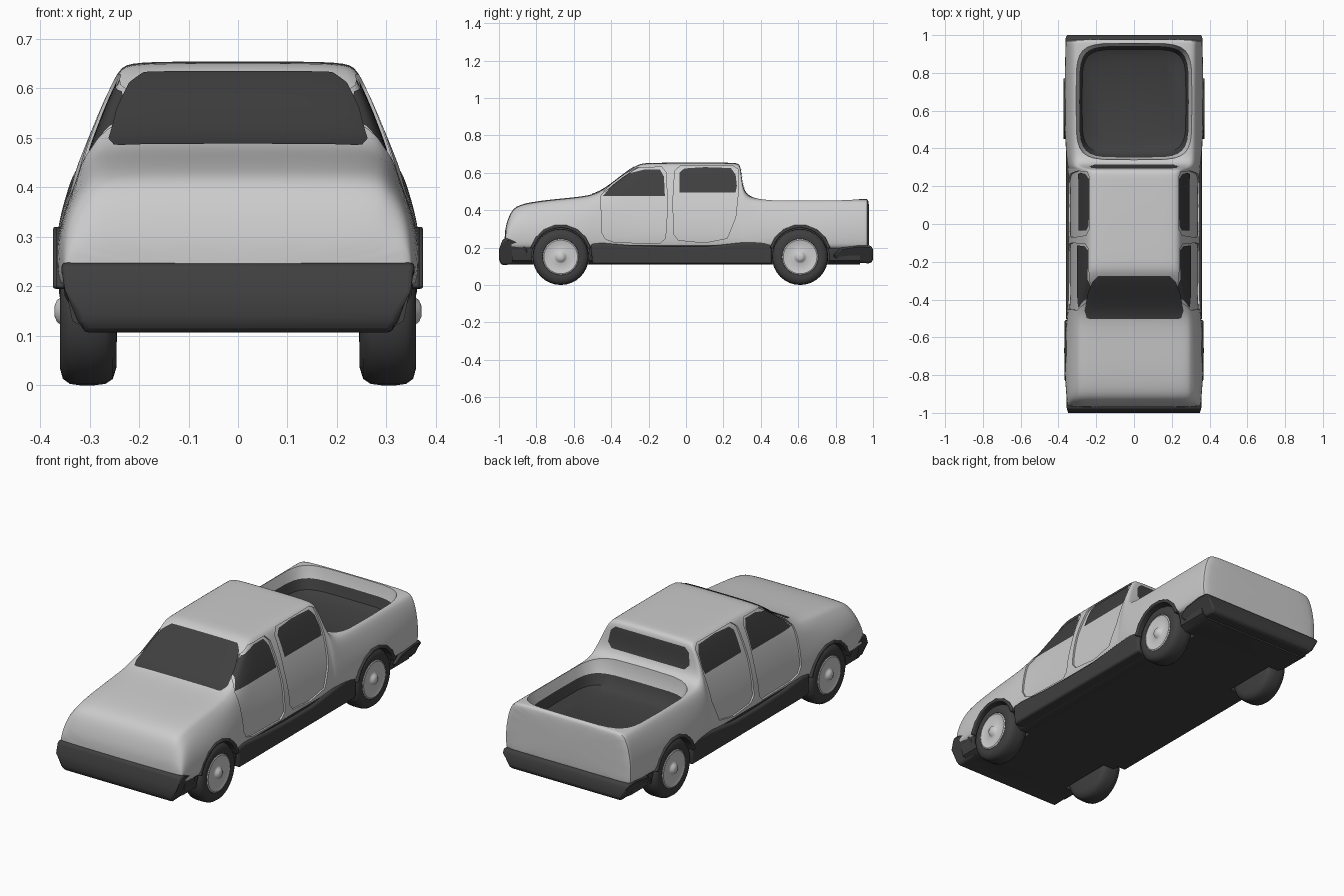
import bpy, bmesh, math

if "Cube" in bpy.data.objects:
    bpy.data.objects.remove(bpy.data.objects["Cube"])

def material(name, v):
    m = bpy.data.materials.new(name)
    m.diffuse_color = (v, v, v, 1)
    m.use_nodes = True
    m.node_tree.nodes["Principled BSDF"].inputs["Base Color"].default_value = m.diffuse_color
    return m

PAINT, DARK = material("paint", 0.6), material("dark_trim", 0.05)

def finish(name, bm, mats, angle=35):
    bmesh.ops.recalc_face_normals(bm, faces=bm.faces)
    me = bpy.data.meshes.new(name)
    bm.to_mesh(me)
    bm.free()
    for m in mats:
        me.materials.append(m)
    me.shade_smooth()
    me.set_sharp_from_angle(angle=math.radians(angle))
    ob = bpy.data.objects.new(name, me)
    bpy.context.collection.objects.link(ob)
    return ob

def loft(name, rings, mats, angle=35):
    bm = bmesh.new()
    vr = [[bm.verts.new(p) for p in r] for r in rings]
    n = len(vr[0])
    for a, b in zip(vr, vr[1:]):
        for i in range(n):
            bm.faces.new((a[i], a[(i + 1) % n], b[(i + 1) % n], b[i]))
    bm.faces.new(vr[0])
    bm.faces.new(vr[-1])
    return finish(name, bm, mats, angle)

def prism(name, pts, axis, lo, hi, mat=DARK, bevel=0, mirror=False):
    place = {"x": lambda u, v, t: (t, u, v), "y": lambda u, v, t: (u, t, v),
             "z": lambda u, v, t: (u, v, t)}[axis]
    ob = loft(name, [[place(u, v, t) for u, v in pts] for t in (lo, hi)], [mat])
    if bevel:
        b = ob.modifiers.new("bevel", "BEVEL")
        b.width, b.segments = bevel, 3
    if mirror:
        ob.modifiers.new("mirror", "MIRROR")
    return ob

def sym(half):
    return half + [(-x, z) for x, z in reversed(half)]

def bake(ob):
    dg = bpy.context.evaluated_depsgraph_get()
    me = bpy.data.meshes.new_from_object(ob.evaluated_get(dg))
    ob.modifiers.clear()
    ob.data = me
    return ob

def boolean(ob, cutter, op="DIFFERENCE"):
    m = ob.modifiers.new("cut", "BOOLEAN")
    m.operation, m.object, m.solver = op, cutter, "EXACT"
    m.material_mode = "TRANSFER"
    bake(ob)
    bpy.data.objects.remove(cutter)

# body shell: y, top z, top half width, belt z, belt half width, side half width
stations = [
    (-.970, .28, .300, .255, .335, .345), (-.960, .33, .302, .29, .338, .352),
    (-.935, .40, .302, .35, .335, .356), (-.885, .437, .302, .38, .335, .362),
    (-.70, .460, .303, .395, .335, .370), (-.53, .474, .303, .42, .330, .360),
    (-.45, .500, .293, .45, .322, .350), (-.34, .588, .268, .48, .313, .348),
    (-.255, .650, .248, .48, .311, .348), (-.20, .653, .246, .48, .311, .348),
    (0, .655, .246, .48, .311, .348), (.24, .654, .246, .48, .312, .348),
    (.285, .652, .247, .48, .314, .350), (.294, .62, .258, .478, .316, .350),
    (.304, .515, .302, .45, .328, .352), (.335, .475, .316, .425, .334, .356),
    (.39, .461, .321, .41, .338, .362),
    (.61, .461, .324, .40, .343, .372), (.92, .461, .326, .40, .345, .364),
    (.968, .461, .326, .40, .345, .362), (.980, .455, .323, .395, .343, .360)]
rings = []
for y, zt, wt, zb, wb, ws in stations:
    zs = min(.31, .2 + (zt - .2) * .45)
    half = [(.2, .19), (ws - .02, .19), (ws, .205), (ws, zs), (wb, zb),
            (wt, zt - .02), (wt - .02, zt - .002), (wt * .5, zt)]
    rings.append([(x, y, z) for x, z in sym(half)])
body = loft("body_shell", rings, [PAINT], 60)
body.modifiers.new("smooth", "SUBSURF").levels = 2
bake(body)

# panels that follow the body surface: windows and doors
def panel(name, pts, axis, lo, hi, offset, mat, mirror=False):
    ob = bpy.data.objects.new(name, body.data.copy())
    bpy.context.collection.objects.link(ob)
    ob.data.materials.clear()
    ob.data.materials.append(mat)
    d = ob.modifiers.new("offset", "DISPLACE")
    d.strength, d.mid_level = offset, 0
    bake(ob)
    boolean(ob, prism("panel_cutter", pts, axis, lo, hi, mat), "INTERSECT")
    bm = bmesh.new()
    bm.from_mesh(ob.data)
    k = "xyz".index(axis)
    bmesh.ops.delete(bm, geom=[f for f in bm.faces if f.normal[k] < .12], context="FACES")
    bm.to_mesh(ob.data)
    bm.free()
    if mirror:
        ob.modifiers.new("mirror", "MIRROR")

panel("windscreen", sym([(.235, -.503), (.25, -.497), (.262, -.46), (.245, -.37), (.22, -.305),
      (.19, -.275)]), "z", .40, .9, .003, DARK)
panel("rear_window", sym([(.21, .515), (.235, .54), (.225, .60), (.20, .622)]),
      "y", .15, .45, .003, DARK)
DOORS = {"front_door": [(-.455, .475), (-.45, .28), (-.43, .245), (-.38, .228), (-.14, .222),
                        (-.11, .25), (-.10, .40), (-.105, .60), (-.13, .63), (-.26, .628),
                        (-.36, .578), (-.43, .51)],
         "rear_door": [(-.07, .45), (-.065, .27), (-.04, .24), (.1, .226), (.22, .25), (.265, .36),
                       (.28, .50), (.278, .62), (.25, .637), (-.03, .637), (-.06, .61)]}
for name, pts in DOORS.items():
    panel(name, pts, "x", .1, .6, -.009, PAINT, True)
panel("front_side_window", [(-.445, .475), (-.38, .55), (-.31, .595), (-.22, .618), (-.14, .618),
      (-.118, .58), (-.113, .475)], "x", .1, .6, -.006, DARK, True)
panel("rear_side_window", [(-.035, .495), (-.035, .60), (-.01, .623), (.1, .63), (.24, .625),
      (.265, .59), (.272, .53), (.265, .495)], "x", .1, .6, -.006, DARK, True)

# door openings, so the doors sit slightly recessed
for pts in DOORS.values():
    for s in (1, -1):
        boolean(body, prism("door_cutter", pts, "x", s * .2, s * .6, PAINT))

# load bed hollow: painted upper walls, shallow dark liner
def bed_ring(z, hx, y0, y1, n=32, e=.38):
    pts = []
    for i in range(n):
        c, s = math.cos(2 * math.pi * i / n), math.sin(2 * math.pi * i / n)
        pts.append((hx * math.copysign(abs(c) ** e, c),
                    (y0 + y1) / 2 + (y1 - y0) / 2 * math.copysign(abs(s) ** e, s), z))
    return pts

cutter = loft("bed_cutter", [bed_ring(.50, .318, .338, .962), bed_ring(.455, .308, .342, .956),
              bed_ring(.40, .29, .352, .943), bed_ring(.35, .275, .375, .925),
              bed_ring(.328, .23, .42, .88)], [PAINT, DARK])
for f in cutter.data.polygons:
    f.material_index = 1 if f.center.z < .41 else 0
boolean(body, cutter)

# dark underbody
under = prism("underbody", sym([(.30, .11), (.335, .13), (.345, .18), (.345, .215)]), "y", -.93, .93)

# wheel wells
AXLES = {"front": (-.67, .367), "rear": (.61, .374)}
def arc(y, r, a0, a1, n):
    return [(y + r * math.cos(math.radians(a0 + (a1 - a0) * i / n)),
             .155 + r * math.sin(math.radians(a0 + (a1 - a0) * i / n))) for i in range(n + 1)]

for y, w in AXLES.values():
    for s in (1, -1):
        for part in (body, under):
            boolean(part, prism("well_cutter", arc(y, .156, 0, 345, 23), "x", s * .24, s * .6))
for part in (body, under):
    part.data.shade_smooth()
    part.data.set_sharp_from_angle(angle=math.radians(40))

# wheel arch flares
for name, (y, w) in AXLES.items():
    prism(name + "_arch_flare", arc(y, .168, 15, 165, 7) + arc(y, .15, 165, 15, 14),
          "x", .28, w, DARK, .005, True)

# bumpers (side profiles) and side skirts
def bumper(name, pts, w):
    ob = prism(name, pts, "x", -w, w, DARK)
    for v in ob.data.vertices:          # narrower towards the bottom
        if v.co.z < .14:
            v.co.x *= .88
    b = ob.modifiers.new("bevel", "BEVEL")
    b.width, b.segments = .012, 3

bumper("front_bumper", [(-.985, .106), (-.855, .115), (-.85, .18), (-.87, .235), (-.95, .25),
                        (-.98, .245), (-1, .19), (-1, .13)], .357)
bumper("rear_bumper", [(.985, .115), (.81, .125), (.785, .16), (.83, .20), (.93, .215),
                       (.99, .21), (1, .19), (1, .13)], .362)
prism("side_skirt", [(-.50, .112), (.46, .112), (.46, .235), (.40, .235), (.28, .225), (.1, .205),
      (-.1, .205), (-.3, .212), (-.45, .225), (-.51, .22)], "x", .25, .36, DARK, .012, True)

# wheels
def lathe(name, profile, y, mat, n=32):
    rows = [[(x, y + r * math.cos(2 * math.pi * i / n), .15 + r * math.sin(2 * math.pi * i / n))
             for i in range(n)] for r, x in profile]
    loft(name, rows, [mat], 40).modifiers.new("mirror", "MIRROR")

for name, (y, w) in AXLES.items():
    lathe(name + "_tyre", [(.06, .245), (.115, .246), (.137, .253), (.147, .268), (.15, .29), (.15, .32),
          (.147, .34), (.137, .354), (.115, .36), (.097, .357), (.092, .345)], y, DARK)
    lathe(name + "_wheel_rim", [(.095, .33), (.096, .357), (.09, .36), (.075, .356), (.035, .354),
          (.028, .358), (.022, .366), (.01, .371)], y, PAINT)
